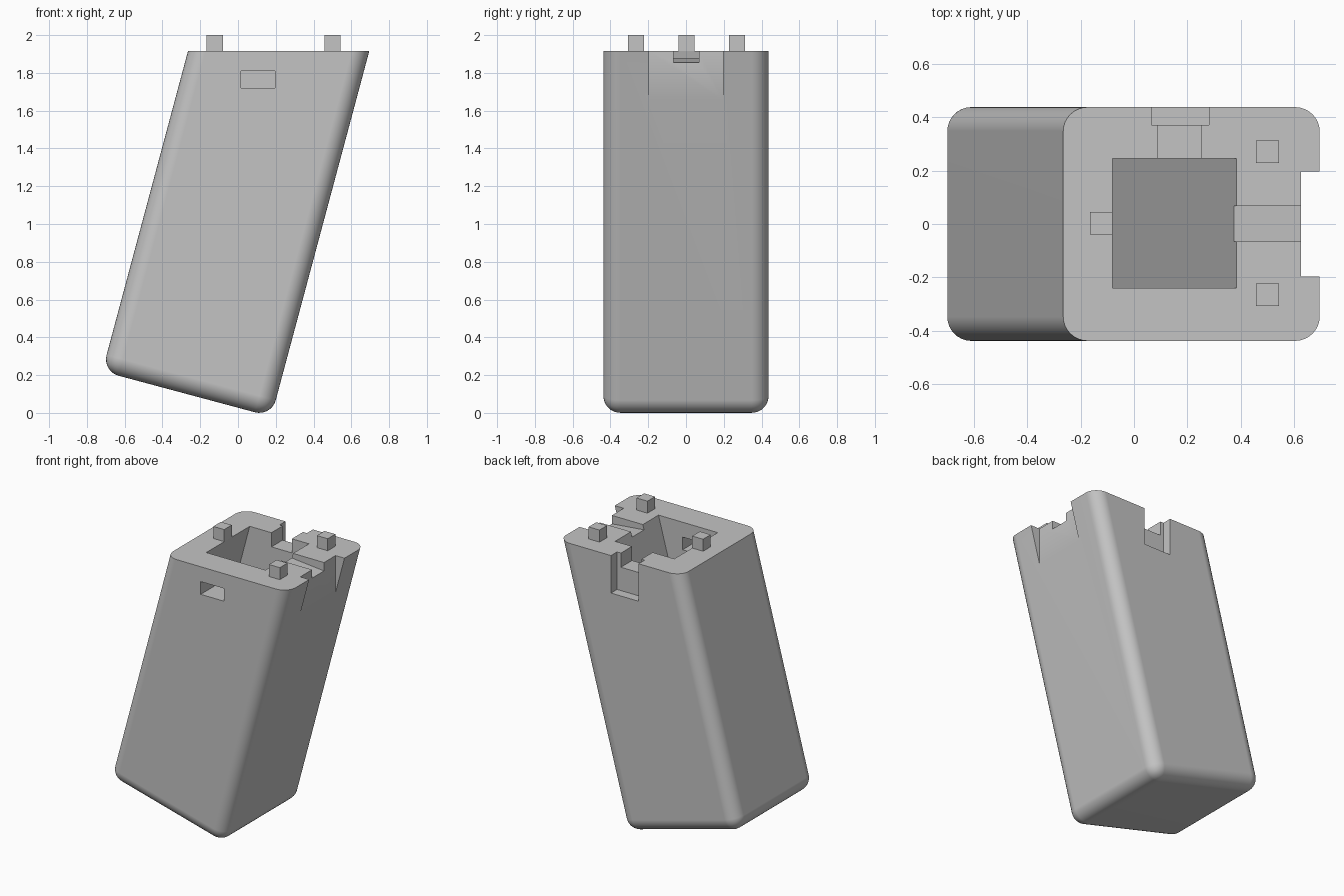
import bpy, bmesh, math
from mathutils import Matrix, Vector

if "Cube" in bpy.data.objects:
    bpy.data.objects.remove(bpy.data.objects["Cube"], do_unlink=True)

TOP = 1.915
TILT = math.radians(15)
RADIUS = 0.09
SLOPE = math.tan(TILT)

grey = bpy.data.materials.new("plain grey")
grey.use_nodes = True
colour = (0.55, 0.55, 0.55, 1)
grey.diffuse_color = colour
grey.node_tree.nodes["Principled BSDF"].inputs["Base Color"].default_value = colour


def finish(name, bm):
    bmesh.ops.recalc_face_normals(bm, faces=bm.faces)
    mesh = bpy.data.meshes.new(name)
    bm.to_mesh(mesh)
    bm.free()
    mesh.materials.append(grey)
    obj = bpy.data.objects.new(name, mesh)
    bpy.context.collection.objects.link(obj)
    return obj


def box_mesh(lo, hi):
    lo, hi = Vector(lo), Vector(hi)
    bm = bmesh.new()
    bmesh.ops.create_cube(bm, size=1)
    bmesh.ops.scale(bm, vec=hi - lo, verts=bm.verts)
    bmesh.ops.translate(bm, vec=(lo + hi) / 2, verts=bm.verts)
    return bm


def box(name, lo, hi):
    return finish(name, box_mesh(lo, hi))


def prism(name, profile, y0, y1):
    """Extrude an x-z outline along y."""
    bm = bmesh.new()
    face = bm.faces.new([bm.verts.new((x, y0, z)) for x, z in profile])
    ext = bmesh.ops.extrude_face_region(bm, geom=[face])
    moved = [g for g in ext["geom"] if isinstance(g, bmesh.types.BMVert)]
    bmesh.ops.translate(bm, vec=(0, y1 - y0, 0), verts=moved)
    return finish(name, bm)


# Leaning rounded body, sliced level at the top
base = Vector((-0.248, 0, 0.187))
lean = Matrix.Translation(base) @ Matrix.Rotation(TILT, 4, "Y")
bm = box_mesh((-0.4635, -0.4375, -RADIUS), (0.4635, 0.4375, 2.4))
bmesh.ops.bevel(bm, geom=bm.edges[:], offset=RADIUS, segments=8,
                profile=0.5, affect="EDGES")
bmesh.ops.transform(bm, matrix=lean, verts=bm.verts)
cut = bmesh.ops.bisect_plane(bm, geom=bm.verts[:] + bm.edges[:] + bm.faces[:],
                             plane_co=(0, 0, TOP), plane_no=(0, 0, 1),
                             clear_outer=True)
rim = [g for g in cut["geom_cut"] if isinstance(g, bmesh.types.BMEdge)]
bmesh.ops.contextual_create(bm, geom=rim)
body = finish("body", bm)

# Deep leaning cavity whose floor is parallel to the body's underside
HIGH = 2.1


def along(x, z):
    return (x + (z - TOP) * SLOPE, z)


def floor_point(x):
    # meet the leaning wall starting at x with the inner floor line
    origin = lean @ Vector((0, 0, 0.01))
    wall_x = x - TOP * SLOPE
    z = (origin.z + (origin.x - wall_x) * SLOPE) / (1 + SLOPE ** 2)
    return along(x, z)


LEFT, RIGHT = -0.08, 0.383
cutters = [
    prism("cavity", [floor_point(LEFT), floor_point(RIGHT),
                     along(RIGHT, HIGH), along(LEFT, HIGH)], -0.24, 0.245),
    # Upright notch in the overhanging side
    box("side_notch", (0.625, -0.197, 1.5), (0.9, 0.197, HIGH)),
    # Shallow sloping channel from the cavity to that notch
    prism("side_channel", [(0.3, 1.887), (0.66, 1.852), (0.66, HIGH), (0.3, HIGH)],
          -0.065, 0.068),
    # Pocket and channel in the back wall
    box("back_pocket", (0.065, 0.37, 1.65), (0.28, 0.6, HIGH)),
    box("back_channel", (0.09, 0.1, 1.815), (0.25, 0.4, HIGH)),
    # Slot through the front wall
    box("front_slot", (0.015, -0.6, 1.72), (0.195, -0.1, 1.81)),
]
bpy.context.view_layer.objects.active = body
for cutter in cutters:
    mod = body.modifiers.new(cutter.name, "BOOLEAN")
    mod.operation = "DIFFERENCE"
    mod.solver = "EXACT"
    mod.object = cutter
    bpy.ops.object.modifier_apply(modifier=mod.name)
    bpy.data.objects.remove(cutter, do_unlink=True)

# Smooth rounded edges, crisp cut edges
bpy.ops.object.select_all(action="DESELECT")
body.select_set(True)
bpy.ops.object.shade_smooth_by_angle(angle=math.radians(25))
weighted = body.modifiers.new("weighted_normals", "WEIGHTED_NORMAL")
weighted.keep_sharp = True

# Three locating pegs on the rim
HALF = 0.0425
for name, x, y in (("peg_right", -0.123, 0.003),
                   ("peg_back", 0.5, 0.27),
                   ("peg_front", 0.5, -0.265)):
    box(name, (x - HALF, y - HALF, TOP - 0.002), (x + HALF, y + HALF, 2.0))
